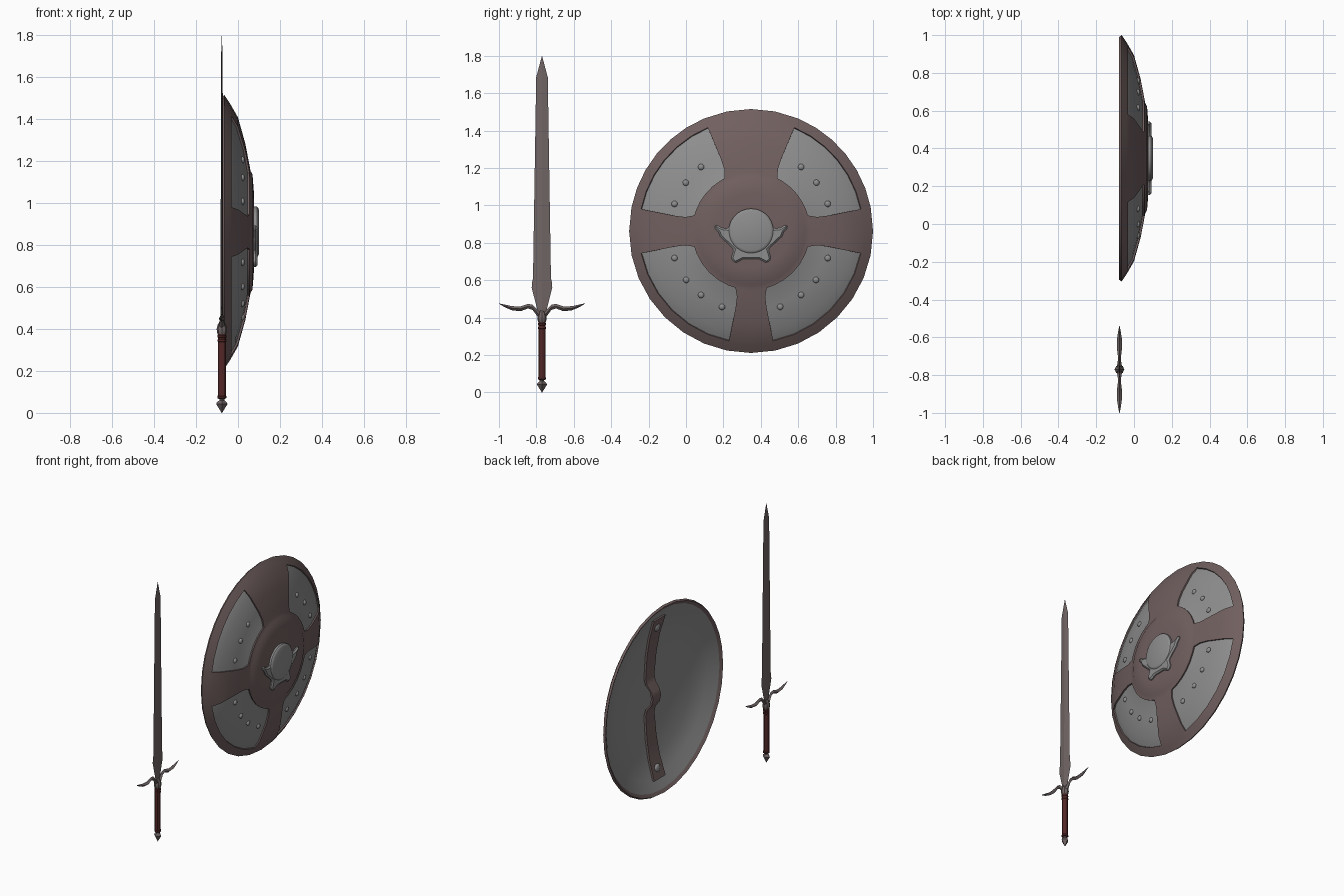
import bpy, bmesh, math
from math import sin, cos, radians, pi

if "Cube" in bpy.data.objects:
    bpy.data.objects.remove(bpy.data.objects["Cube"])

SX, SY = -0.077, -0.77            # sword axis
CY, CZ = 0.348, 0.863             # shield centre


def material(name, rgb):
    m = bpy.data.materials.new(name)
    m.diffuse_color = (*rgb, 1)
    m.use_nodes = True
    m.node_tree.nodes["Principled BSDF"].inputs["Base Color"].default_value = m.diffuse_color
    return m


GREY = material("grey metal", (0.27, 0.27, 0.27))
BROWN = material("brown metal", (0.165, 0.115, 0.115))
STEEL = material("blade steel", (0.165, 0.13, 0.13))
RED = material("dark red leather", (0.085, 0.02, 0.02))


def finish(name, bm, mat, angle=30, recalc=True, mods=()):
    if recalc:
        bmesh.ops.recalc_face_normals(bm, faces=bm.faces[:])
    me = bpy.data.meshes.new(name)
    bm.to_mesh(me)
    bm.free()
    me.materials.append(mat)
    ob = bpy.data.objects.new(name, me)
    bpy.context.collection.objects.link(ob)
    bpy.ops.object.select_all(action='DESELECT')
    ob.select_set(True)
    bpy.context.view_layer.objects.active = ob
    for kind, props in mods:
        mod = ob.modifiers.new(kind.title(), kind)
        for k, v in props.items():
            setattr(mod, k, v)
        bpy.ops.object.modifier_apply(modifier=mod.name)
    bpy.ops.object.shade_smooth_by_angle(angle=radians(angle))
    return ob


def loft(name, loops, mat, angle=30, mods=()):
    """Skin closed loops in order and cap both ends."""
    bm = bmesh.new()
    rows = [[bm.verts.new(p) for p in lp] for lp in loops]
    for a, b in zip(rows, rows[1:]):
        for i in range(len(a)):
            j = (i + 1) % len(a)
            bm.faces.new((a[i], a[j], b[j], b[i]))
    bm.faces.new(rows[0])
    bm.faces.new(rows[-1])
    return finish(name, bm, mat, angle, mods=mods)


def sword_lathe(name, prof, sides, mat, angle=30):
    ring = [2 * pi * i / sides for i in range(sides)]
    return loft(name, [[(SX + r * cos(a), SY + r * sin(a), z) for a in ring]
                       for r, z in prof], mat, angle)


def polar(r, a, x):
    return (x, CY + r * cos(a), CZ + r * sin(a))


# ---- shield dome profile: radius -> x
DOME = [(0, .08), (.2, .075), (.275, .069), (.29, .06), (.42, .035),
        (.545, 0), (.61, -.037), (.652, -.065)]


def dome(r):
    for (r0, x0), (r1, x1) in zip(DOME, DOME[1:]):
        if r <= r1:
            return x0 + (x1 - x0) * (r - r0) / (r1 - r0)
    return DOME[-1][1]


# ---- angular spans of the frame: start, end, steps, open panel?
SPANS = [(-11.5, 11.3, 2, False), (11.3, 67.3, 6, True), (67.3, 112.7, 4, False),
         (112.7, 168.7, 6, True), (168.7, 191.5, 2, False), (191.5, 258.6, 6, True),
         (258.6, 281.4, 2, False), (281.4, 348.5, 6, True)]
cols = []                         # angle, panel flag, corner shift direction
for k, (a0, a1, n, panel) in enumerate(SPANS):
    for i in range(n):
        shift = 0 if i else (1 if panel else -1)
        cols.append((a0 + (a1 - a0) * i / n, panel, shift))

# raised frame: rim, four spokes and hub
RADII = [.652, .61, .60, .545, .48, .42, .36, .315, .29, .275, .2, .1]
bm = bmesh.new()
grid = []
for r in RADII:
    flare = {.315: 4, .36: .7}.get(r, 0)
    grid.append([bm.verts.new(polar(r, radians(a + s * flare), dome(r))) for a, p, s in cols])
N = len(cols)
for i in range(len(RADII) - 1):
    for j in range(N):
        if cols[j][1] and .315 < RADII[i] <= .60:
            continue
        k = (j + 1) % N
        bm.faces.new((grid[i][j], grid[i][k], grid[i + 1][k], grid[i + 1][j]))
bm.faces.new(grid[-1])
bmesh.ops.delete(bm, geom=[v for v in bm.verts if not v.link_faces], context='VERTS')
bmesh.ops.recalc_face_normals(bm, faces=bm.faces[:])
if sum(f.normal.x for f in bm.faces) < 0:
    bmesh.ops.reverse_faces(bm, faces=bm.faces[:])
finish("shield_frame", bm, BROWN, recalc=False,
       mods=[('SOLIDIFY', dict(thickness=.016, offset=-1))])

# grey shell behind the frame, hollow at the back
front = [(r, dome(r) - .01) for r in (.02, .2, .275, .29, .42, .545, .60, .63)]
back = [(.645, -.073), (.61, -.060), (.545, -.022), (.42, .013), (.29, .036), (.15, .049), (.02, .054)]
loft("shield_shell", [[polar(r, radians(c[0]), x) for c in cols] for r, x in front + back], GREY)


# domed rivets
def rivet(name, y, z, x, rad, depth):
    bm = bmesh.new()
    bmesh.ops.create_uvsphere(bm, u_segments=12, v_segments=8, radius=rad)
    for v in bm.verts:
        v.co = (x + v.co.z * depth / rad, y + v.co.x, z + v.co.y)
    finish(name, bm, GREY, 60)


for s in (1, -1):
    for i, a in enumerate((52, 36.5, 19.5, -19.5, -37, -52, -69)):
        a = radians(a)
        rivet("panel_rivet", CY + s * .434 * cos(a), CZ + .434 * sin(a), dome(.434) - .01, .017, .011)
    rivet("strap_rivet", CY, CZ + s * .49, -.022, .03, .014)

# boss: pronged plate with a round cap
half = [(.043, -.15), (.085, -.172), (.108, -.148), (.092, -.098), (.13, -.062), (.165, -.03),
        (.175, -.005), (.198, .018), (.19, .036), (.155, .016), (.12, .012), (.08, .08)]
outline = half + [(-y, z) for y, z in reversed(half)]
loft("boss_plate", [[(x, CY + y, CZ + z) for y, z in outline] for x in (.055, .092)], GREY,
     mods=[('BEVEL', dict(width=.009, segments=1))])
ring = [2 * pi * i / 28 for i in range(28)]
loft("boss_cap", [[polar(r, a, x) for a in ring]
                  for r, x in ((.12, .06), (.12, .09), (.115, .096), (.105, .1))], GREY)

# grip strap on the back, bowed out at the hand
strap = [(.555, -.037, .062), (.42, .003, .056), (.29, .026, .052), (.13, .039, .048),
         (.085, .028, .046), (.045, -.004, .044), (0, -.014, .044)]
strap += [(-z, x, w) for z, x, w in reversed(strap[:-1])]
loft("back_strap", [[(x - .007, CY - w, CZ + z), (x - .007, CY + w, CZ + z),
                     (x + .007, CY + w, CZ + z), (x + .007, CY - w, CZ + z)]
                    for z, x, w in strap], BROWN)

# ---- sword blade, diamond section
blade = [(.40, .02, .006), (.45, .027, .006), (.56, .055, .006), (.59, .053, .006), (.61, .048, .006),
         (1.685, .031, .004), (1.797, .001, .0005)]
loft("blade", [[(SX + t, SY, z), (SX, SY + w, z), (SX - t, SY, z), (SX, SY - w, z)]
               for z, w, t in blade], STEEL, 5)

# curved cross guard, mirrored left and right
wing = [(0, .402, .02, .02), (.025, .425, .018, .012), (.05, .455, .014, .008), (.075, .461, .012, .009),
        (.115, .447, .013, .014), (.16, .450, .011, .013), (.2, .463, .007, .007), (.23, .475, .001, .001)]
guard = [(-y, z, h, t) for y, z, h, t in reversed(wing[1:])] + wing
loft("cross_guard", [[(SX, SY + y, z + h), (SX + t, SY + y, z), (SX, SY + y, z - h), (SX - t, SY + y, z)]
                     for y, z, h, t in guard], STEEL, 35)

# handle parts
sword_lathe("guard_collar", [(.018, .37), (.023, .385), (.025, .40), (.02, .42), (.008, .44)], 8, STEEL)
sword_lathe("grip", [(.019, .08), (.019, .38)], 12, RED)
for z in (.075, .345, .365):
    sword_lathe("grip_ring", [(.018, z - .007), (.0215, z - .004), (.0215, z + .004), (.018, z + .007)], 12, RED)
sword_lathe("pommel", [(.001, 0), (.027, .042), (.024, .05), (.012, .06), (.012, .066), (.02, .07), (.02, .082)],
            4, STEEL, 20)
